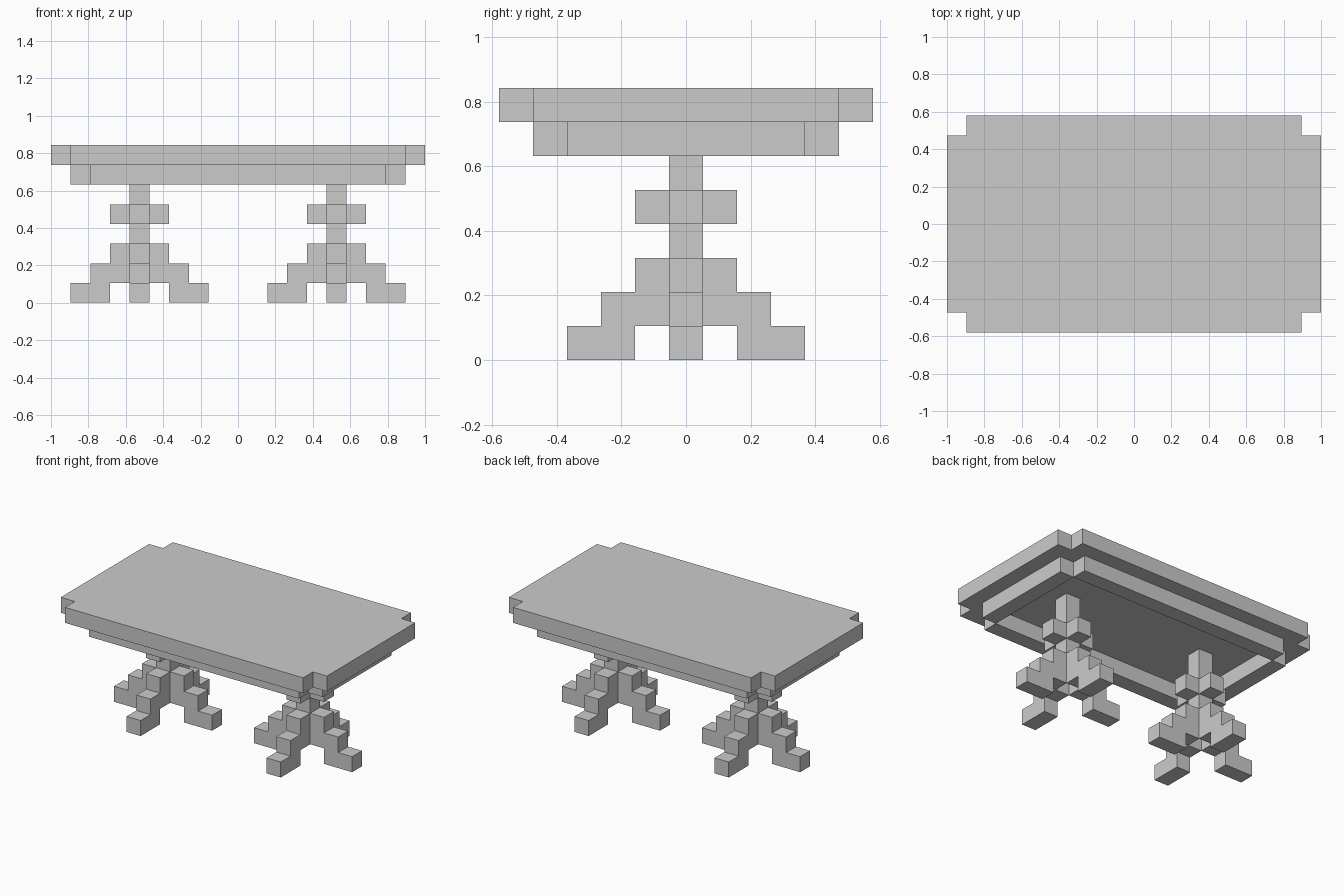
import bpy, bmesh, math
from mathutils import Matrix, Vector

if "Cube" in bpy.data.objects:
    bpy.data.objects.remove(bpy.data.objects["Cube"])

U = 2 / 19  # one block


def prism(name, outline, base, height, matrix=Matrix()):
    """Extrude a flat outline (in blocks) along local z, then place it."""
    bm = bmesh.new()
    face = bm.faces.new([bm.verts.new((a, b, base)) for a, b in outline])
    ext = bmesh.ops.extrude_face_region(bm, geom=[face])
    top = [v for v in ext["geom"] if isinstance(v, bmesh.types.BMVert)]
    bmesh.ops.translate(bm, verts=top, vec=(0, 0, height))
    bmesh.ops.transform(bm, matrix=Matrix.Scale(U, 4) @ matrix, verts=bm.verts)
    bmesh.ops.recalc_face_normals(bm, faces=bm.faces)
    mesh = bpy.data.meshes.new(name)
    bm.to_mesh(mesh)
    bm.free()
    obj = bpy.data.objects.new(name, mesh)
    bpy.context.collection.objects.link(obj)
    return obj


def rect(x0, x1, y0, y1):
    return [(x0, y0), (x1, y0), (x1, y1), (x0, y1)]


def notched(x, y, n=1):
    """Rectangle of half size x, y with a square notch in each corner."""
    a, b = x - n, y - n
    return [(a, -y), (a, -b), (x, -b), (x, b), (a, b), (a, y),
            (-a, y), (-a, b), (-x, b), (-x, -b), (-a, -b), (-a, -y)]


# Tabletop with notched corners
prism("tabletop", notched(9.5, 5.5), 7, 1)

# Hollow apron: four rails meeting at open corners
for s, side in ((-1, "front"), (1, "back")):
    prism(f"apron_{side}", rect(-7.5, 7.5, s * 4 - .5, s * 4 + .5), 6, 1)
for s, side in ((-1, "left"), (1, "right")):
    prism(f"apron_{side}", rect(s * 8 - .5, s * 8 + .5, -3.5, 3.5), 6, 1)

# Stepped leg profile: distance from column, height
LEG = [(.5, 1), (1.5, 1), (1.5, 0), (3.5, 0), (3.5, 1),
       (2.5, 1), (2.5, 2), (1.5, 2), (1.5, 3), (.5, 3)]
UPRIGHT = Matrix.Rotation(math.pi / 2, 4, 'X')

# Two pedestals: column, cross-shaped collar, four stepped legs
for s, side in ((-1, "left"), (1, "right")):
    place = Matrix.Translation(Vector((5 * s, 0, 0)))
    prism(f"{side}_column", rect(-.5, .5, -.5, .5), 2, 5, place)
    prism(f"{side}_collar", notched(1.5, 1.5), 4, 1, place)
    for i in range(4):
        turn = Matrix.Rotation(i * math.pi / 2, 4, 'Z')
        prism(f"{side}_leg_{i + 1}", LEG, -.5, 1, place @ turn @ UPRIGHT)
